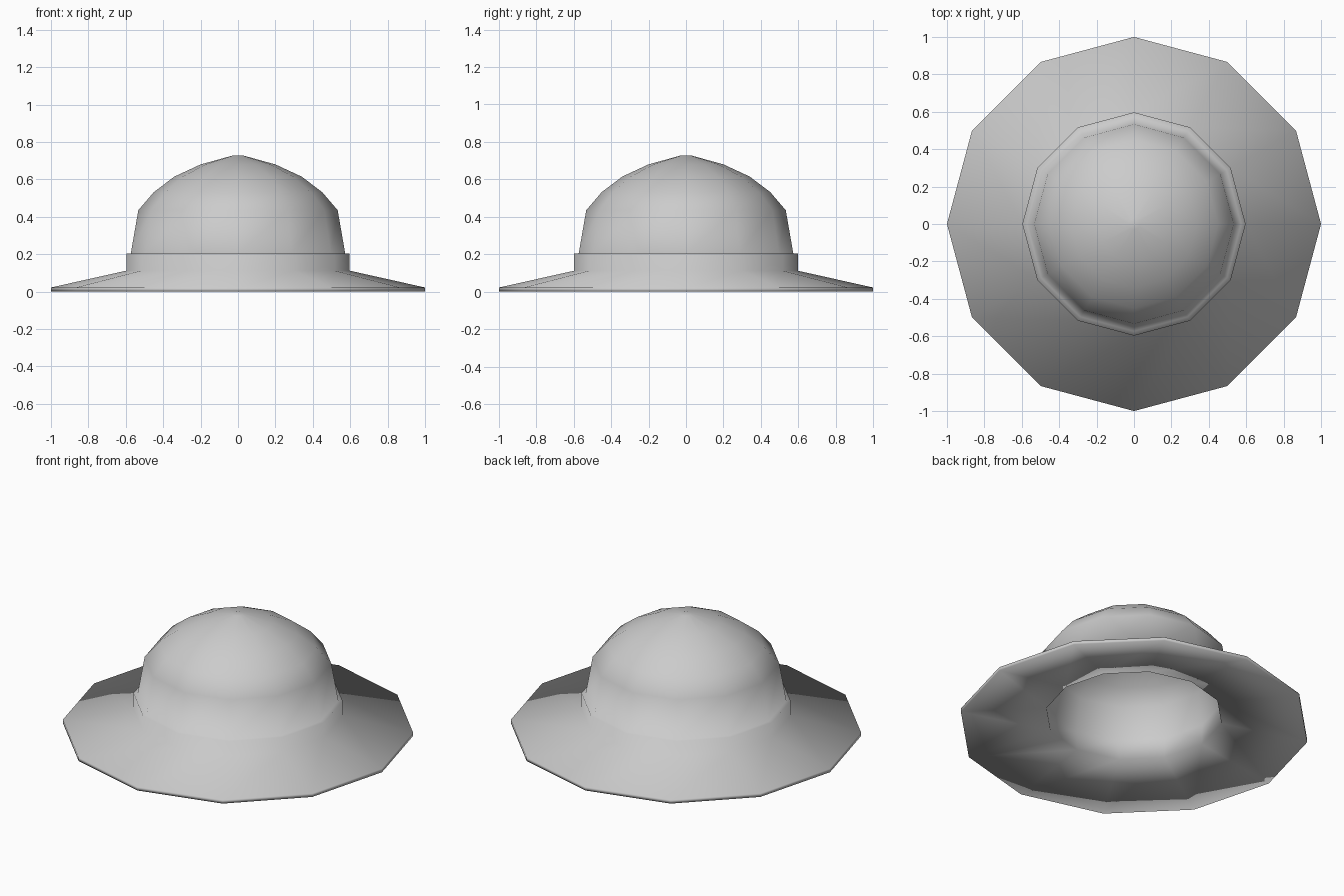
import bpy, bmesh, math

if "Cube" in bpy.data.objects:
    bpy.data.objects.remove(bpy.data.objects["Cube"])

SIDES = 12


def lathe(name, profile, closed=False):
    """Spin (radius, height) points around z; radius 0 makes a single pole."""
    bm = bmesh.new()
    rings = []
    for r, z in profile:
        if r == 0:
            rings.append([bm.verts.new((0, 0, z))] * SIDES)
        else:
            rings.append([bm.verts.new((r * math.cos(a), r * math.sin(a), z))
                          for a in (i * math.tau / SIDES for i in range(SIDES))])
    pairs = list(zip(rings, rings[1:]))
    if closed:
        pairs.append((rings[-1], rings[0]))
    for lo, hi in pairs:
        for i in range(SIDES):
            j = (i + 1) % SIDES
            corners = list(dict.fromkeys((lo[i], lo[j], hi[j], hi[i])))
            if len(corners) > 2:
                bm.faces.new(corners)
    bmesh.ops.recalc_face_normals(bm, faces=bm.faces)
    for face in bm.faces:
        face.smooth = True
    mesh = bpy.data.meshes.new(name)
    bm.to_mesh(mesh)
    bm.free()
    obj = bpy.data.objects.new(name, mesh)
    bpy.context.collection.objects.link(obj)
    return obj


# Hollow hat: thick lining, brim, band step and crown as one smooth shell
lathe("hat", [
    (0, 0.66), (0.18, 0.62), (0.31, 0.555), (0.40, 0.485), (0.475, 0.40),
    (0.505, 0.20), (0.505, 0.075), (1.0, 0.0),
    (1.0, 0.022), (0.597, 0.112), (0.597, 0.205), (0.573, 0.205),
    (0.533, 0.435), (0.45, 0.532), (0.34, 0.615), (0.2, 0.68),
    (0.03, 0.727), (0, 0.728),
])
